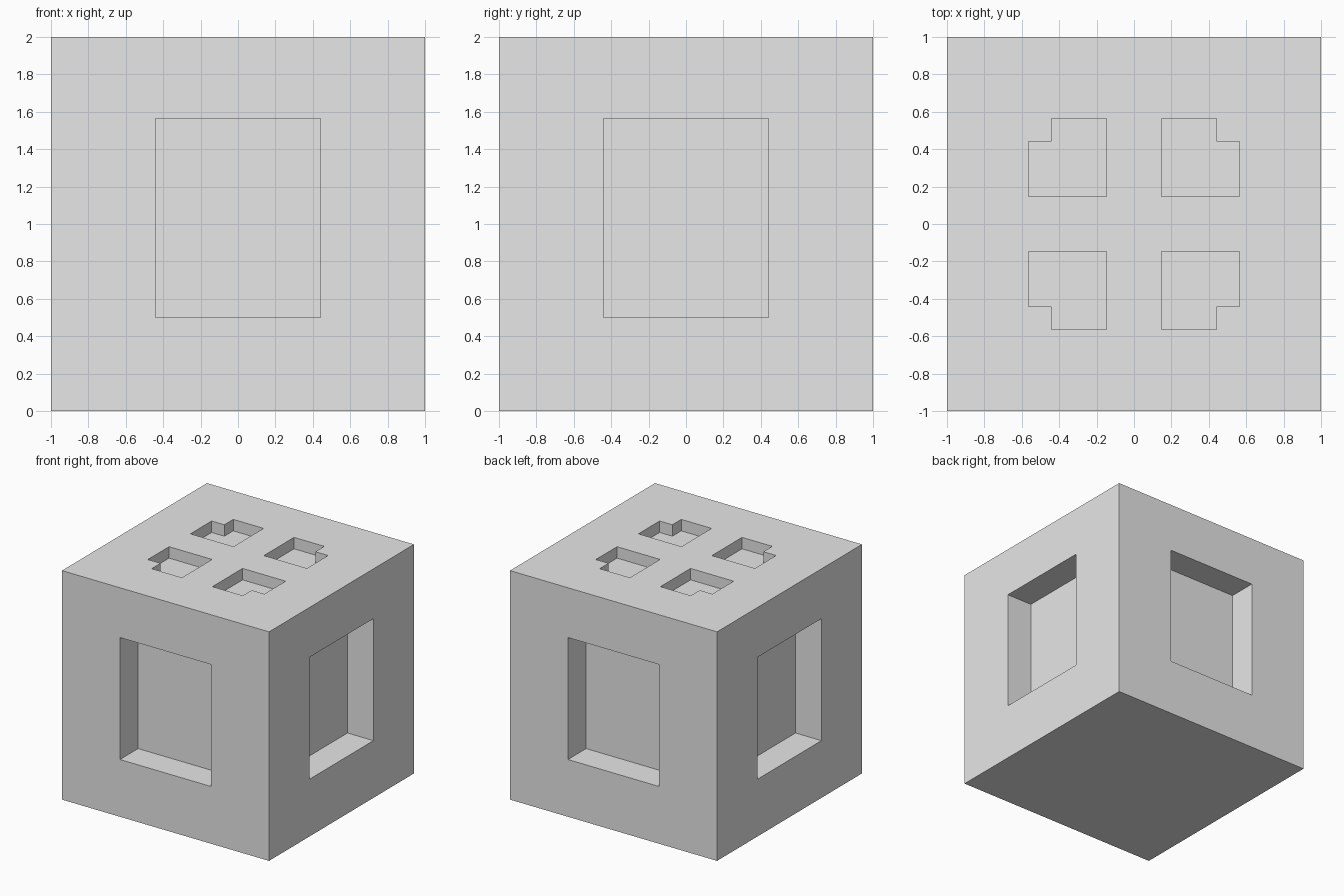
import bpy, bmesh, math
from mathutils import Matrix, Vector

old = bpy.data.objects.get("Cube")
if old:
    bpy.data.objects.remove(old, do_unlink=True)

grey = bpy.data.materials.new("plain grey")
grey.use_nodes = True
colour = (0.8, 0.8, 0.8, 1)
grey.diffuse_color = colour
grey.node_tree.nodes["Principled BSDF"].inputs["Base Color"].default_value = colour

HALF = 1.0
SIDE_DEPTH = 0.25
TOP_DEPTH = 0.1
MARGIN = 0.1  # cutters stick out of the block by this much


def prism(name, outline, height, matrix):
    """Extrude a flat outline upward, then place it with a matrix."""
    bm = bmesh.new()
    face = bm.faces.new([bm.verts.new((x, y, 0)) for x, y in outline])
    up = bmesh.ops.extrude_face_region(bm, geom=[face])
    verts = [v for v in up["geom"] if isinstance(v, bmesh.types.BMVert)]
    bmesh.ops.translate(bm, verts=verts, vec=Vector((0, 0, height)))
    bmesh.ops.transform(bm, matrix=matrix, verts=bm.verts)
    bmesh.ops.recalc_face_normals(bm, faces=bm.faces)
    mesh = bpy.data.meshes.new(name)
    bm.to_mesh(mesh)
    bm.free()
    mesh.materials.append(grey)
    obj = bpy.data.objects.new(name, mesh)
    bpy.context.collection.objects.link(obj)
    return obj


# Main block
square = [(-HALF, -HALF), (HALF, -HALF), (HALF, HALF), (-HALF, HALF)]
block = prism("block", square, 2 * HALF, Matrix.Identity(4))
cutters = []

# One tall rectangular recess in each of the four sides
w, low, high = 0.44, 0.5, 1.565
window = [(-w, low), (w, low), (w, high), (-w, high)]
stand = Matrix.Translation((0, SIDE_DEPTH - HALF, 0)) @ Matrix.Rotation(math.pi / 2, 4, "X")
for i, side in enumerate(("front", "left", "back", "right")):
    turn = Matrix.Rotation(i * math.pi / 2, 4, "Z")
    cutters.append(prism(side + "_recess_cutter", window, SIDE_DEPTH + MARGIN, turn @ stand))

# Four notched pockets in the top, mirrored across both axes
a, b, c = 0.147, 0.44, 0.563
pocket = [(a, a), (c, a), (c, b), (b, b), (b, c), (a, c)]
for sy, fb in ((-1, "front"), (1, "back")):
    for sx, lr in ((-1, "right"), (1, "left")):
        place = Matrix.Translation((0, 0, 2 * HALF - TOP_DEPTH)) @ Matrix.Diagonal((sx, sy, 1, 1))
        cutters.append(prism(f"{fb}_{lr}_pocket_cutter", pocket, TOP_DEPTH + MARGIN, place))

# Carve the recesses
for cutter in cutters:
    cut = block.modifiers.new(cutter.name, "BOOLEAN")
    cut.operation = "DIFFERENCE"
    cut.solver = "EXACT"
    cut.object = cutter
    cutter.hide_render = True
    cutter.hide_set(True)
